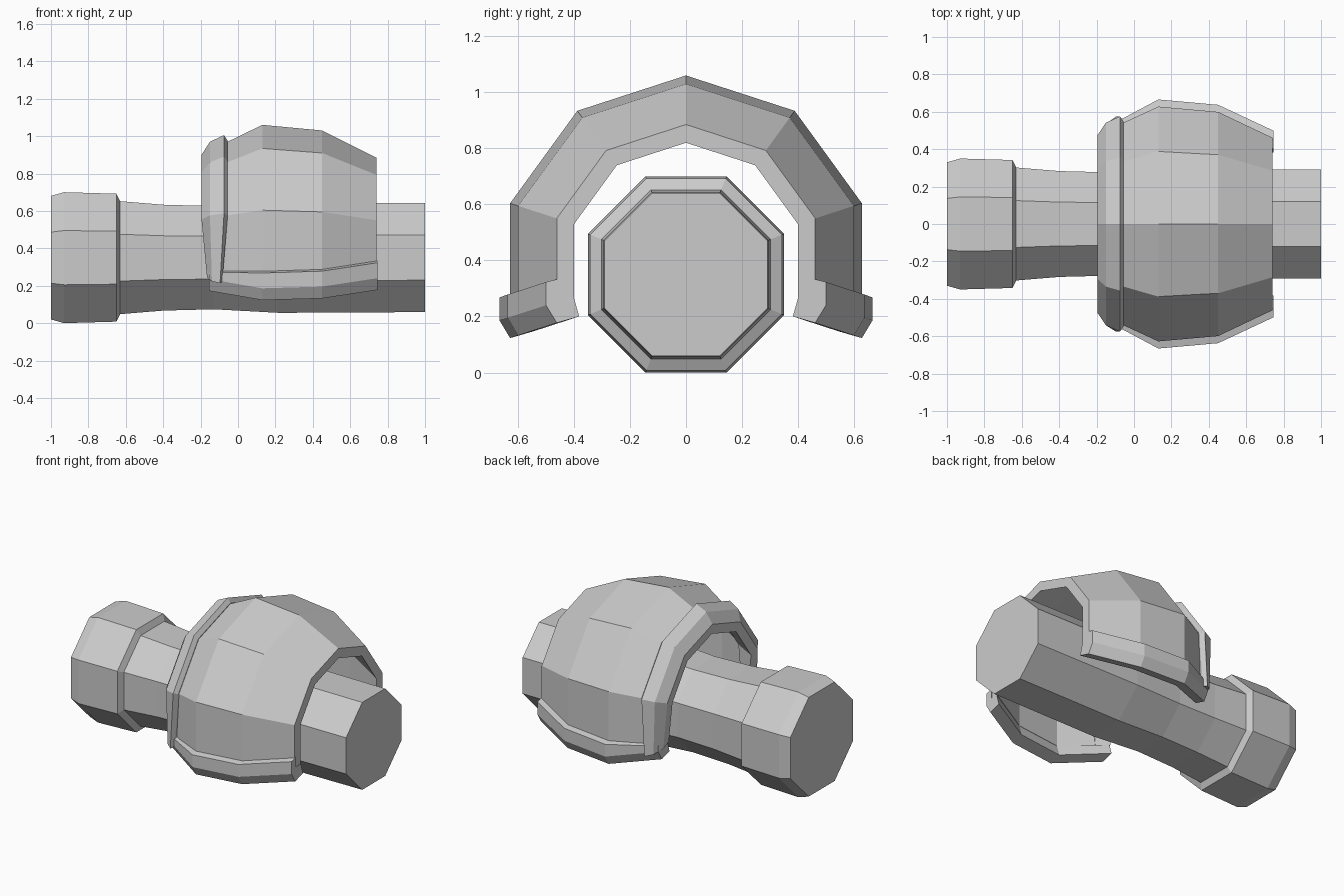
import bpy, bmesh
from math import sin, cos, radians, pi

if "Cube" in bpy.data.objects:
    bpy.data.objects.remove(bpy.data.objects["Cube"], do_unlink=True)

grey = bpy.data.materials.new("plain grey")
grey.use_nodes = True
GREY = (0.6, 0.6, 0.6, 1)
grey.diffuse_color = GREY
grey.node_tree.nodes["Principled BSDF"].inputs["Base Color"].default_value = GREY


def loft(name, rings):
    """Join closed rings of points into a capped, flat shaded solid."""
    bm = bmesh.new()
    loops = [[bm.verts.new(p) for p in ring] for ring in rings]
    n = len(loops[0])
    for a, b in zip(loops, loops[1:]):
        for i in range(n):
            j = (i + 1) % n
            bm.faces.new((a[i], a[j], b[j], b[i]))
    bm.faces.new(loops[0])
    bm.faces.new(loops[-1])
    bmesh.ops.recalc_face_normals(bm, faces=bm.faces)
    mesh = bpy.data.meshes.new(name)
    bm.to_mesh(mesh)
    bm.free()
    mesh.materials.append(grey)
    obj = bpy.data.objects.new(name, mesh)
    bpy.context.collection.objects.link(obj)
    return obj


# Eight-sided handle with a thicker pommel
HANDLE_Z = 0.35


def octagon(x, apothem):
    r = apothem / cos(pi / 8)
    return [(x, r * cos((k + 0.5) * pi / 4), HANDLE_Z + r * sin((k + 0.5) * pi / 4))
            for k in range(8)]


handle_profile = [(-1, 0.33), (-0.93, 0.35), (-0.65, 0.342), (-0.63, 0.302),
                  (-0.4, 0.283), (-0.13, 0.276), (0.22, 0.295), (1, 0.291)]
loft("handle", [octagon(x, a) for x, a in handle_profile])

# Guard: a ten-sided arch, open at the bottom
GUARD_Z = 0.4
ANGLES = range(-18, 199, 36)


def arch(name, profile, pinch=0.0, mid=-0.125):
    """Sweep an (x, radius) section round the arch, narrowing its two feet."""
    rings = []
    for deg in ANGLES:
        a = radians(deg)
        squeeze = 1 - pinch if deg in (ANGLES[0], ANGLES[-1]) else 1
        rings.append([(mid + (x - mid) * squeeze, r * cos(a), GUARD_Z + r * sin(a))
                      for x, r in profile])
    return loft(name, rings)


arch("guard_shell", [(-0.09, 0.55), (-0.055, 0.57), (0.13, 0.66), (0.45, 0.63),
                     (0.74, 0.485), (0.74, 0.42), (0.45, 0.565), (0.13, 0.595),
                     (-0.09, 0.49)])
arch("guard_rim", [(-0.195, 0.50), (-0.15, 0.57), (-0.075, 0.605), (-0.055, 0.575),
                   (-0.06, 0.49), (-0.19, 0.435)], pinch=0.42)

# Lower edge bands: x, shell radius, height of the top edge
stations = [(-0.155, 0.50, 0.285), (0.13, 0.66, 0.28), (0.45, 0.63, 0.29),
            (0.745, 0.485, 0.335)]


def band_section(x, r, top, side):
    y = r * cos(radians(18))
    z = GUARD_Z - r * sin(radians(18))
    section = [(y - 0.01, top), (y + 0.038, top - 0.012), (y + 0.038, z - 0.01),
               (y, z - 0.073), (y - 0.08, z - 0.05), (y - 0.06, z + 0.02),
               (y - 0.01, z + 0.02)]
    return [(x, side * v, w) for v, w in section]


for label, side in (("front", -1), ("back", 1)):
    loft(label + "_edge_band", [band_section(*s, side) for s in stations])
